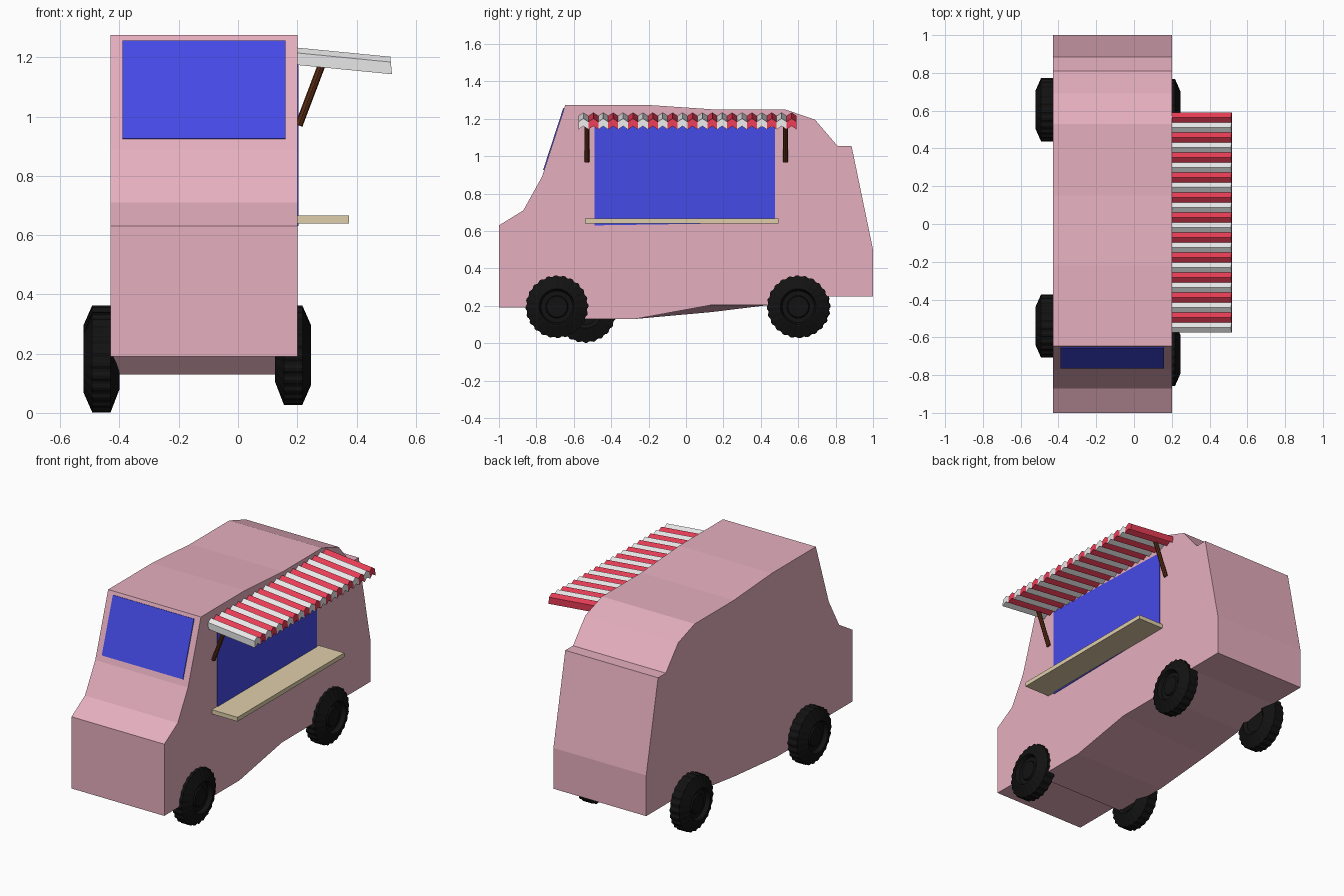
import bpy, bmesh, math
from mathutils import Vector

if "Cube" in bpy.data.objects:
    bpy.data.objects.remove(bpy.data.objects["Cube"])


def material(name, rgb):
    m = bpy.data.materials.new(name)
    m.use_nodes = True
    m.diffuse_color = (*rgb, 1)
    bsdf = m.node_tree.nodes["Principled BSDF"]
    bsdf.inputs["Base Color"].default_value = (*rgb, 1)
    bsdf.inputs["Roughness"].default_value = 0.8
    return m


PINK = material("pink paint", (0.79, 0.43, 0.52))
BLUE = material("blue glass", (0.06, 0.07, 0.81))
RED = material("red canvas", (0.79, 0.045, 0.09))
WHITE = material("white canvas", (0.81, 0.81, 0.81))
TAN = material("tan wood", (0.74, 0.62, 0.40))
BROWN = material("brown wood", (0.10, 0.025, 0.007))
BLACK = material("black rubber", (0.006, 0.006, 0.006))


def finish(name, bm, *mats):
    bmesh.ops.recalc_face_normals(bm, faces=bm.faces)
    mesh = bpy.data.meshes.new(name)
    bm.to_mesh(mesh)
    bm.free()
    for m in mats:
        mesh.materials.append(m)
    obj = bpy.data.objects.new(name, mesh)
    bpy.context.collection.objects.link(obj)
    return obj


def prism(name, outline, offset, mat):
    """Solid made by sweeping a closed 3D outline along an offset."""
    bm = bmesh.new()
    a = [bm.verts.new(p) for p in outline]
    b = [bm.verts.new(Vector(p) + Vector(offset)) for p in outline]
    bm.faces.new(a)
    bm.faces.new(b[::-1])
    for i in range(len(a)):
        j = (i + 1) % len(a)
        bm.faces.new((a[i], a[j], b[j], b[i]))
    return finish(name, bm, mat)


# Body: side profile swept across the width, underside a little uneven
LEFT, RIGHT = 0.20, -0.43
profile = [(-1, 0.63), (-0.87, 0.71), (-0.77, 0.89), (-0.645, 1.275),
           (-0.22, 1.275), (0.15, 1.25), (0.53, 1.25), (0.69, 1.195),
           (0.81, 1.055), (0.885, 1.055), (1, 0.5), (1, 0.25),
           (0.75, 0.25), (0.45, 0.205), (0.14, 0.205), (-0.27, 0.13),
           (-0.62, 0.13), (-0.68, 0.19), (-1, 0.19)]
body = prism("body", [(LEFT, y, z) for y, z in profile],
             (RIGHT - LEFT, 0, 0), PINK)
for v in body.data.vertices:
    if v.co.x < 0 and abs(v.co.y - 0.14) < 0.01:
        v.co.z = 0.167

# Windscreen plate on the sloping front
low, high = Vector((0, -0.759, 0.925)), Vector((0, -0.6515, 1.255))
out = Vector((0, -0.005, 0.0016))
prism("windscreen", [low + Vector((-0.39, 0, 0)), low + Vector((0.16, 0, 0)),
                     high + Vector((0.16, 0, 0)), high + Vector((-0.39, 0, 0))],
      out, BLUE)

# Serving window plate and counter
prism("serving_window", [(LEFT, -0.49, 0.63), (LEFT, 0.475, 0.645),
                         (LEFT, 0.475, 1.155), (LEFT, -0.49, 1.185)],
      (0.004, 0, 0), BLUE)
prism("counter", [(LEFT - 0.01, -0.54, 0.64), (0.375, -0.54, 0.64),
                  (0.375, 0.495, 0.64), (LEFT - 0.01, 0.495, 0.64)],
      (0, 0, 0.026), TAN)

# Awning: pleated canvas, one ridge per stripe
STRIPES, START, WIDTH = 22, -0.575, 0.053
RIDGE, THICK = 0.018, 0.041
for i in range(STRIPES):
    y = START + i * WIDTH
    section = [(y, -RIDGE), (y + WIDTH / 2, 0), (y + WIDTH, -RIDGE),
               (y + WIDTH, -RIDGE - THICK), (y + WIDTH / 2, -THICK),
               (y, -RIDGE - THICK)]
    prism(f"awning_stripe_{i + 1}",
          [(LEFT - 0.004 - 0.1 * dz, yy, 1.233 + dz) for yy, dz in section],
          (0.318, 0, -0.031), RED if i % 2 else WHITE)

# Awning struts
for label, y in (("front", -0.53), ("back", 0.532)):
    a, b = Vector((0.205, y, 0.97)), Vector((0.292, y, 1.2))
    bm = bmesh.new()
    bmesh.ops.create_cone(bm, cap_ends=True, segments=8, radius1=0.013,
                          radius2=0.013, depth=(b - a).length)
    turn = (b - a).to_track_quat("Z", "Y").to_matrix().to_4x4()
    turn.translation = (a + b) / 2
    bm.transform(turn)
    finish(f"{label}_strut", bm, BROWN)


# Wheels: ring profile (offset outward, radius) around x, with tread teeth
TYRE = [(0.045, 0.035), (0.045, 0.055), (0.036, 0.06), (0.036, 0.085),
        (0.061, 0.095), (0.061, 0.102), (0.032, 0.165), (-0.03, 0.165),
        (-0.06, 0.09), (-0.045, 0.07)]
TEETH = 48


def wheel(name, x, y, z, side):
    bm = bmesh.new()
    rings = []
    for off, r in TYRE:
        ring = []
        for k in range(TEETH * 2):
            ang = math.pi * k / TEETH
            rr = r + (0.003 * (-1) ** (k // 2 % 2) if r > 0.16 else 0)
            ring.append(bm.verts.new((x + side * off, y + rr * math.cos(ang),
                                      z + rr * math.sin(ang))))
        rings.append(ring)
    for p, q in zip(rings, rings[1:]):
        for k in range(len(p)):
            n = (k + 1) % len(p)
            bm.faces.new((p[k], p[n], q[n], q[k]))
    bm.faces.new(rings[0])
    bm.faces.new(rings[-1])
    finish(name, bm, BLACK)


wheel("front_left_wheel", 0.185, -0.69, 0.195, 1)
wheel("back_left_wheel", 0.185, 0.6, 0.195, 1)
wheel("front_right_wheel", -0.46, -0.54, 0.17, -1)
wheel("back_right_wheel", -0.46, 0.605, 0.195, -1)
